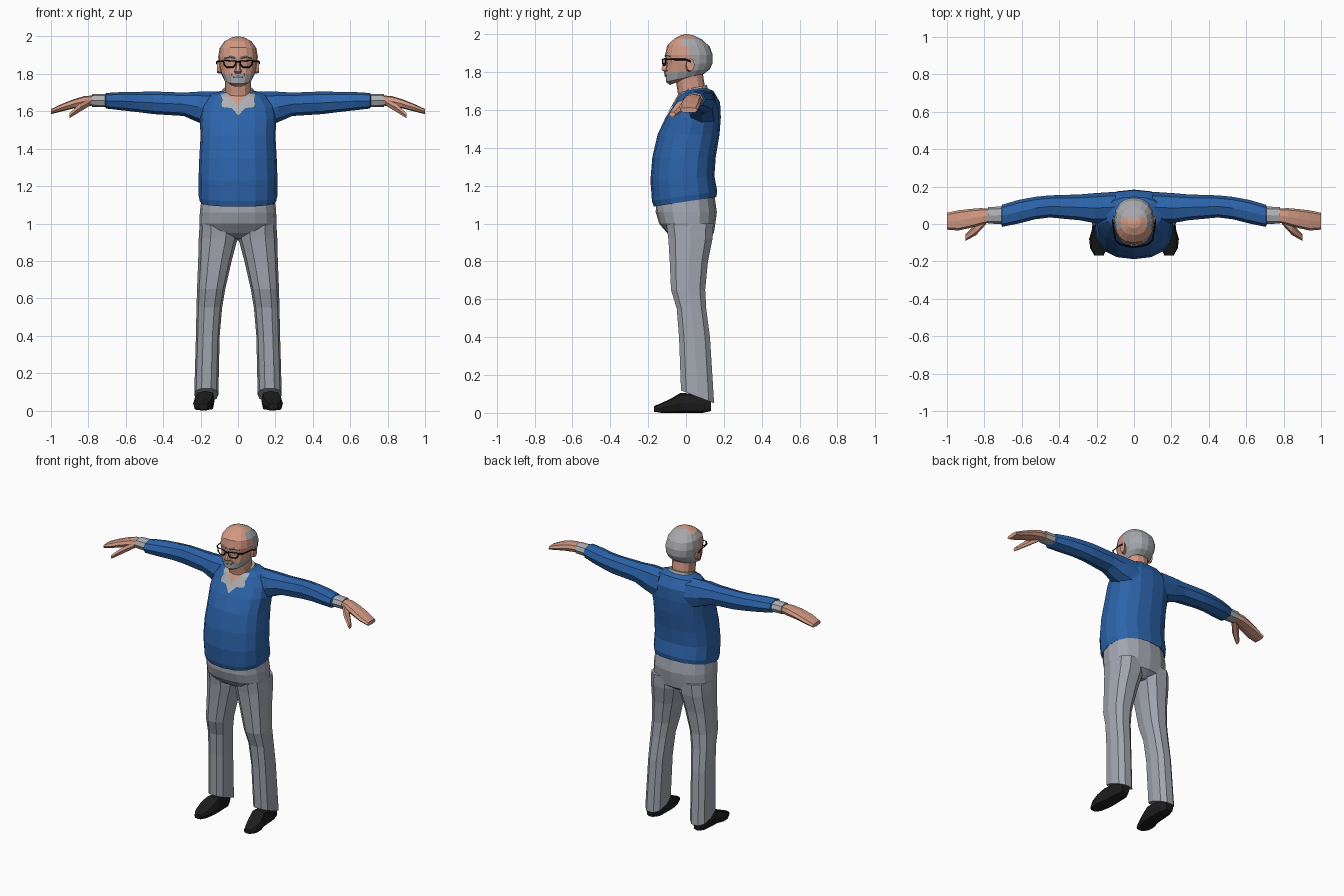
import bpy, bmesh, math
from mathutils import Vector
from mathutils.bvhtree import BVHTree


def material(name, r, g, b):
    m = bpy.data.materials.new(name)
    m.diffuse_color = (r, g, b, 1)
    return m


BLUE = material("blue wool", 0.025, 0.125, 0.40)
GREY = material("grey trousers", 0.36, 0.38, 0.43)
SKIN = material("skin", 0.65, 0.32, 0.23)
HAIR = material("grey hair", 0.38, 0.39, 0.41)
SHIRT = material("shirt grey", 0.42, 0.43, 0.45)
BLACK = material("shoe black", 0.012, 0.012, 0.013)
FRAME = material("frame black", 0.004, 0.004, 0.004)
LIPS = material("lips", 0.36, 0.15, 0.11)


def ring(axis, pos, u0, u1, v0, v1, n=12, p=0.85, pos2=None):
    """Rounded outline across an axis; pos2 tilts it towards the v1 side."""
    pos2 = pos if pos2 is None else pos2
    pts = []
    for i in range(n):
        a = 2 * math.pi * i / n
        c, s = math.cos(a), math.sin(a)
        c = math.copysign(abs(c) ** p, c) if abs(c) > 1e-6 else 0
        s = math.copysign(abs(s) ** p, s) if abs(s) > 1e-6 else 0
        u = (u0 + u1) / 2 + (u1 - u0) / 2 * c
        v = (v0 + v1) / 2 + (v1 - v0) / 2 * s
        w = pos + (pos2 - pos) * (s + 1) / 2
        pts.append({'x': (w, u, v), 'y': (u, w, v), 'z': (u, v, w)}[axis])
    return pts


def make(name, bm, mats, mirror=False):
    bmesh.ops.recalc_face_normals(bm, faces=bm.faces)
    me = bpy.data.meshes.new(name)
    bm.to_mesh(me)
    bm.free()
    for m in mats:
        me.materials.append(m)
    ob = bpy.data.objects.new(name, me)
    bpy.context.collection.objects.link(ob)
    if mirror:
        mod = ob.modifiers.new("mirror", 'MIRROR')
        mod.use_mirror_merge = False
    return ob


def loft(name, rings, mats, mirror=False):
    bm = bmesh.new()
    rows = [[bm.verts.new(p) for p in r] for r in rings]
    n = len(rows[0])
    for a, b in zip(rows, rows[1:]):
        for i in range(n):
            j = (i + 1) % n
            bm.faces.new((a[i], a[j], b[j], b[i]))
    bm.faces.new(rows[0])
    bm.faces.new(rows[-1])
    return make(name, bm, mats, mirror)


def body(rows, n=12, p=0.85):
    """Rings centred on x: (z front, z back, y front, y back, half width)."""
    return [ring('z', zf, -w, w, yf, yb, n, p, zb) for zf, zb, yf, yb, w in rows]


# Sweater
sweater = loft("sweater_body", body([
    (1.10, 1.15, -0.155, 0.145, 0.190), (1.09, 1.14, -0.170, 0.160, 0.203),
    (1.12, 1.17, -0.180, 0.165, 0.210), (1.23, 1.25, -0.188, 0.150, 0.211),
    (1.35, 1.35, -0.178, 0.157, 0.207), (1.47, 1.47, -0.150, 0.177, 0.200),
    (1.56, 1.56, -0.108, 0.184, 0.205), (1.62, 1.64, -0.068, 0.180, 0.195),
    (1.68, 1.70, -0.035, 0.145, 0.150), (1.70, 1.718, -0.015, 0.105, 0.085)], 16), [BLUE])
loft("sleeve", [ring('x', *r, 8) for r in [
    (0.10, 0.010, 0.172, 1.50, 1.705), (0.21, 0.005, 0.165, 1.54, 1.705),
    (0.29, 0.020, 0.158, 1.575, 1.70), (0.45, 0.035, 0.153, 1.585, 1.706),
    (0.53, 0.025, 0.145, 1.595, 1.704), (0.62, 0.002, 0.128, 1.605, 1.703),
    (0.705, -0.015, 0.103, 1.615, 1.698), (0.712, 0.005, 0.09, 1.625, 1.69)]],
    [BLUE], True)

# Shirt cuffs, hands and thumbs
loft("cuff", [ring('x', *r, 8) for r in [
    (0.69, 0.000, 0.095, 1.622, 1.694), (0.78, 0.002, 0.090, 1.624, 1.692)]], [SHIRT], True)
loft("hand", [ring('x', *r, 8, 0.7) for r in [
    (0.76, 0.012, 0.080, 1.632, 1.685), (0.82, -0.005, 0.085, 1.626, 1.682),
    (0.88, -0.022, 0.080, 1.615, 1.664), (0.94, -0.035, 0.073, 1.600, 1.640),
    (1.00, -0.030, 0.060, 1.585, 1.612)]], [SKIN], True)
loft("thumb", [ring('x', *r, 6) for r in [
    (0.79, 0.000, 0.055, 1.628, 1.670), (0.845, -0.060, 0.005, 1.595, 1.645),
    (0.90, -0.090, -0.055, 1.562, 1.592)]], [SKIN], True)

# Trousers
loft("trouser_hips", body([
    (0.92, 0.91, -0.05, 0.09, 0.05), (0.95, 0.95, -0.10, 0.147, 0.195),
    (1.00, 1.00, -0.142, 0.155, 0.207), (1.06, 1.06, -0.160, 0.163, 0.204),
    (1.13, 1.15, -0.158, 0.150, 0.195)], 16), [GREY])
loft("trouser_leg", [ring('z', zf, x0, x1, y0, y1, 10, 0.8, zb)
                     for zf, zb, x0, x1, y0, y1 in [
    (0.12, 0.05, 0.105, 0.234, -0.030, 0.152), (0.40, 0.40, 0.098, 0.225, -0.040, 0.130),
    (0.55, 0.55, 0.085, 0.222, -0.052, 0.110), (0.65, 0.65, 0.068, 0.219, -0.083, 0.105),
    (0.80, 0.80, 0.034, 0.213, -0.090, 0.120), (0.92, 0.92, 0.002, 0.210, -0.098, 0.145),
    (1.00, 1.00, 0.000, 0.205, -0.110, 0.150)]], [GREY], True)

# Shoes
loft("shoe", [ring('y', *r, 8, 0.55) for r in [
    (0.132, 0.150, 0.205, 0.010, 0.070), (0.09, 0.130, 0.215, 0.0, 0.100),
    (-0.03, 0.125, 0.225, 0.0, 0.105), (-0.08, 0.130, 0.240, 0.0, 0.075),
    (-0.13, 0.145, 0.234, 0.0, 0.052), (-0.168, 0.162, 0.212, 0.006, 0.036)]],
    [BLACK], True)

# Neck and the collar band behind it
loft("neck", body([
    (1.60, 1.66, -0.030, 0.110, 0.075), (1.70, 1.72, -0.045, 0.100, 0.069),
    (1.79, 1.82, -0.060, 0.085, 0.072)]), [SKIN])
loft("collar_band", body([
    (1.66, 1.70, -0.02, 0.118, 0.095), (1.705, 1.732, -0.012, 0.110, 0.082)]), [SHIRT])

# Open collar: grey flaps round a skin V, laid on the sweater front
tree = BVHTree.FromPolygons([v.co for v in sweater.data.vertices],
                            [list(f.vertices) for f in sweater.data.polygons])
bm = bmesh.new()
rows = []
for z, w, v in [(1.578, 0.003, 0.001), (1.60, 0.022, 0.001), (1.618, 0.040, 0.001),
                (1.623, 0.088, 0.001), (1.64, 0.092, 0.006), (1.66, 0.085, 0.024),
                (1.68, 0.092, 0.044), (1.698, 0.088, 0.062)]:
    row = []
    for x in (-w, -(w + v) / 2, -v, 0, v, (w + v) / 2, w):
        hit = tree.ray_cast(Vector((x, -1, z)), Vector((0, 1, 0)))[0]
        row.append(bm.verts.new((x, (hit.y if hit else -0.02) - 0.008, z)))
    rows.append(row)
for a, b in zip(rows, rows[1:]):
    for i in range(6):
        f = bm.faces.new((a[i], a[i + 1], b[i + 1], b[i]))
        f.material_index = 1 if i in (2, 3) else 0
make("shirt_collar", bm, [SHIRT, SKIN])

# Head: bald face, hair at the back and sides, beard round the jaw
head = loft("head", body([
    (1.732, 1.785, -0.085, 0.055, 0.045), (1.748, 1.79, -0.106, 0.095, 0.074),
    (1.795, 1.815, -0.108, 0.126, 0.092), (1.84, 1.845, -0.104, 0.140, 0.101),
    (1.89, 1.89, -0.110, 0.141, 0.106), (1.94, 1.935, -0.100, 0.125, 0.098),
    (1.977, 1.972, -0.060, 0.085, 0.072), (1.996, 1.992, -0.022, 0.045, 0.036),
    (2.0, 1.998, 0.0, 0.02, 0.012)], 16, 0.85), [SKIN, HAIR])
for f in head.data.polygons:
    x, y, z = f.center
    hair = y > 0.03 or (y > -0.01 and 1.86 < z < 1.96 and abs(x) > 0.07)
    beard = z < 1.80 and y < 0.03 and f.normal.z > -0.75
    f.material_index = 1 if (hair and z > 1.795) or beard else 0

# Ears, nose, eyebrows, moustache and mouth
loft("ear", [ring('x', *r, 8) for r in [
    (0.085, -0.005, 0.035, 1.80, 1.865), (0.113, 0.002, 0.045, 1.805, 1.872)]], [SKIN], True)
loft("nose", [ring('z', z, -w, w, yf, -0.08, 6) for z, w, yf in [
    (1.800, 0.014, -0.115), (1.812, 0.021, -0.132), (1.825, 0.015, -0.130),
    (1.865, 0.009, -0.110)]], [SKIN])


def plate(name, w, d, z0, z1, mat):
    loft(name, [ring('z', z, -w, w, -0.113 - d, -0.060, 8, 0.85) for z in (z0, z1)], [mat])


plate("moustache", 0.042, 0.003, 1.788, 1.803, HAIR)
plate("mouth", 0.030, 0.001, 1.777, 1.785, LIPS)
loft("eyebrow", [ring('x', x, y, y + 0.012, z, z + 0.009, 4) for x, y, z in [
    (0.015, -0.116, 1.880), (0.045, -0.108, 1.888), (0.072, -0.088, 1.880)]], [HAIR], True)

# Glasses: two rims, a bridge and two side arms
cu = bpy.data.curves.new("glasses", 'CURVE')
cu.dimensions = '3D'
cu.bevel_depth = 0.0045
cu.bevel_resolution = 0
cu.use_fill_caps = True


def wire(points, closed=False):
    sp = cu.splines.new('POLY')
    sp.points.add(len(points) - 1)
    for q, c in zip(sp.points, points):
        q.co = (*c, 1)
    sp.use_cyclic_u = closed


for s in (1, -1):
    wire([(s * x, y, z) for x, y, z in [
        (0.012, -0.122, 1.868), (0.078, -0.108, 1.872), (0.074, -0.108, 1.848),
        (0.060, -0.112, 1.835), (0.028, -0.120, 1.835), (0.014, -0.122, 1.848)]], True)
    wire([(s * x, y, z) for x, y, z in [
        (0.076, -0.108, 1.869), (0.100, -0.085, 1.867), (0.112, 0.0, 1.866),
        (0.114, 0.025, 1.855)]])
wire([(-0.013, -0.122, 1.862), (0, -0.125, 1.866), (0.013, -0.122, 1.862)])
cu.materials.append(FRAME)
glasses = bpy.data.objects.new("glasses", cu)
bpy.context.collection.objects.link(glasses)
bpy.context.view_layer.objects.active = glasses
glasses.select_set(True)
bpy.ops.object.convert(target='MESH')
